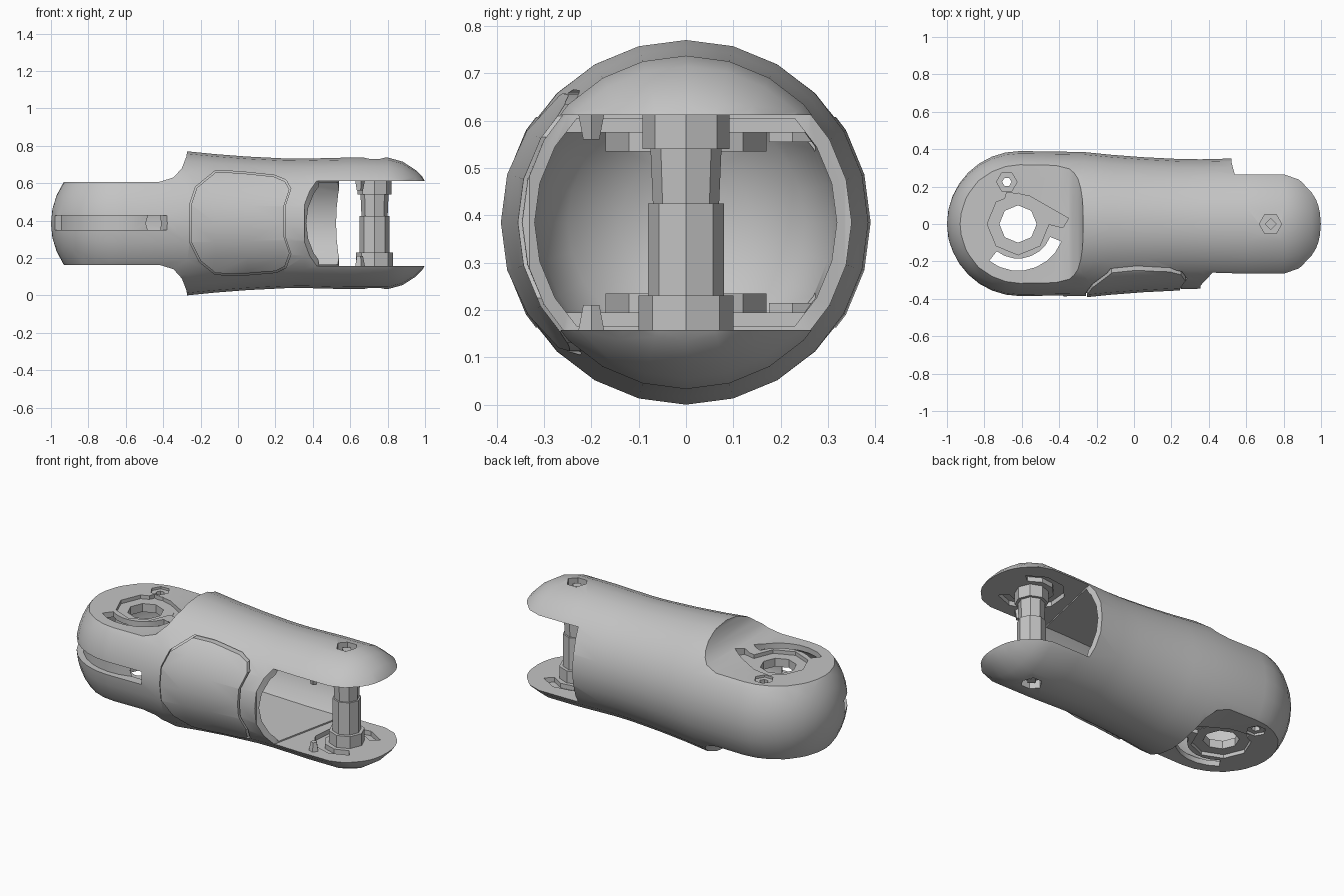
import bpy, bmesh
from math import sin, cos, pi, radians
from mathutils import Vector, Matrix

if "Cube" in bpy.data.objects:
    bpy.data.objects.remove(bpy.data.objects["Cube"])

MID = 0.385      # height of the long axis
SLAB = 0.222     # half thickness of the flattened joint
HUB = (-0.62, 0)
PIN = (0.73, 0)

mat = bpy.data.materials.new("matte grey")
mat.use_nodes = True
mat.diffuse_color = (0.55, 0.55, 0.55, 1)
mat.node_tree.nodes["Principled BSDF"].inputs["Base Color"].default_value = mat.diffuse_color


def finish(name, bm, z=MID):
    bmesh.ops.recalc_face_normals(bm, faces=bm.faces)
    mesh = bpy.data.meshes.new(name)
    bm.to_mesh(mesh)
    bm.free()
    mesh.materials.append(mat)
    ob = bpy.data.objects.new(name, mesh)
    ob.location.z = z
    bpy.context.collection.objects.link(ob)
    return ob


def revolve(name, profile, axis="X", steps=24, closed=False, clip=None, at=(0, 0)):
    """Spin (along, radius) points about an axis; clip trims it to +-z."""
    bm = bmesh.new()
    vs = [bm.verts.new((a, r, 0) if axis == "X" else (r, 0, a)) for a, r in profile]
    for a, b in zip(vs, vs[1:] + vs[:1] if closed else vs[1:]):
        bm.edges.new((a, b))
    direction = (1, 0, 0) if axis == "X" else (0, 0, 1)
    bmesh.ops.spin(bm, geom=bm.verts[:] + bm.edges[:], cent=(0, 0, 0),
                   axis=direction, angle=2 * pi, steps=steps)
    bmesh.ops.remove_doubles(bm, verts=bm.verts, dist=1e-4)
    for s in ((1, -1) if clip else ()):
        res = bmesh.ops.bisect_plane(bm, geom=bm.verts[:] + bm.edges[:] + bm.faces[:],
                                     plane_co=(0, 0, s * clip), plane_no=(0, 0, s), clear_outer=True)
        rim = [e for e in res["geom_cut"] if isinstance(e, bmesh.types.BMEdge)]
        bmesh.ops.holes_fill(bm, edges=rim, sides=0)
    bmesh.ops.translate(bm, verts=bm.verts, vec=(*at, 0))
    return finish(name, bm)


def prism(name, outline, low, high, plane="XY"):
    """Extrude a flat outline along the remaining axis."""
    bm = bmesh.new()
    pts = [(a, b, low) if plane == "XY" else (a, low, b) for a, b in outline]
    face = bm.faces.new([bm.verts.new(p) for p in pts])
    res = bmesh.ops.extrude_face_region(bm, geom=[face])
    step = (0, 0, high - low) if plane == "XY" else (0, high - low, 0)
    bmesh.ops.translate(bm, vec=step, verts=[v for v in res["geom"] if isinstance(v, bmesh.types.BMVert)])
    return finish(name, bm)


def ring(centre, r, start=0, end=360, n=8):
    full = end - start == 360
    return [(centre[0] + r * cos(radians(start + (end - start) * i / n)),
             centre[1] + r * sin(radians(start + (end - start) * i / n)))
            for i in range(n if full else n + 1)]


def arc_band(centre, inner, outer, start, end, n=7):
    return ring(centre, outer, start, end, n) + ring(centre, inner, start, end, n)[::-1]


def combine(ob, tool, operation="DIFFERENCE"):
    mod = ob.modifiers.new("cut", "BOOLEAN")
    mod.operation, mod.object, mod.solver = operation, tool, "EXACT"
    bpy.context.view_layer.objects.active = ob
    bpy.ops.object.modifier_apply(modifier=mod.name)
    bpy.data.objects.remove(tool)


def smooth(ob, angle=32):
    bpy.ops.object.select_all(action="DESELECT")
    ob.select_set(True)
    bpy.context.view_layer.objects.active = ob
    bpy.ops.object.shade_smooth_by_angle(angle=radians(angle))


# Capsule-shaped shell: round joint end, gently waisted tube, domed fork end
tube = [(-0.27, 0.385), (-0.12, 0.37), (0.05, 0.357), (0.25, 0.347), (0.36, 0.346)]
cap = [(-0.61 - 0.39 * cos(t * pi / 16), 0.39 * sin(t * pi / 16)) for t in range(9)]
tail = [(0.6, 0.352), (0.8, 0.352), (0.88, 0.33), (0.95, 0.285), (0.985, 0.25), (1, 0.225), (1, 0)]
body = revolve("finger_shell", cap + tube + tail)

# Hollow interior
inner_cap = [(-0.92, 0), (-0.89, 0.14), (-0.82, 0.25), (-0.72, 0.31), (-0.5, 0.33), (-0.15, 0.33), (-0.15, 0)]
inner_tube = [(-0.22, 0), (-0.22, 0.345), (0, 0.33), (0.3, 0.32), (0.6, 0.318), (0.6, 0)]
combine(body, revolve("tip_cavity", inner_cap, clip=0.19))
combine(body, revolve("tube_cavity", inner_tube, clip=0.219))

# Fork opening, reaching further back on the front side
fork = [(0.35, -0.5), (0.355, -0.33), (0.43, -0.25), (0.54, 0.26), (0.52, 0.335), (0.52, 0.5), (1.2, 0.5), (1.2, -0.5)]
combine(body, prism("fork_cutter", fork, -0.227, 0.227))

for s in (1, -1):
    def z_span(low, high):
        return (low, high) if s > 0 else (-high, -low)

    # Scooped flats either side of the joint
    scoop = [(-1.2, SLAB), (-0.42, SLAB), (-0.345, 0.245), (-0.3, 0.295), (-0.275, 0.36), (-0.262, 0.5), (-1.2, 0.5)]
    combine(body, prism("scoop_cutter", [(x, s * z) for x, z in scoop], -0.5, 0.5, "XZ"))
    # Hub opening, lever notch, curved slot and small pivot hole
    combine(body, prism("hub_cutter", ring(HUB, 0.165), *z_span(0.1, 0.3)))
    notch = [(-0.7, 0.1), (-0.68, 0.17), (-0.56, 0.15), (-0.35, 0.03), (-0.38, -0.02), (-0.5, 0.01)]
    combine(body, prism("notch_cutter", notch, *z_span(0.198, 0.3)))
    combine(body, prism("slot_cutter", arc_band(HUB, 0.185, 0.25, 232, 338), *z_span(0.1, 0.3)))
    combine(body, prism("pivot_cutter", ring((-0.68, 0.225), 0.055, n=6), *z_span(0.1, 0.3)))
    # Hexagonal socket above the pin and the pocket around it
    combine(body, prism("socket_cutter", ring(PIN, 0.06, n=6), *z_span(0.3, 0.5)))
    combine(body, prism("pocket_cutter", arc_band(PIN, 0.125, 0.185, 40, 310), *z_span(0.2, 0.255)))

# Groove round the front of the joint tip
combine(body, prism("groove_cutter", arc_band((-0.61, 0), 0.35, 0.5, 198, 301, 9), -0.035, 0.042))

# Front cover, set into a recess with a narrow gap
cover_edge = [(-0.25, 0.1), (-0.22, 0.19), (-0.12, 0.272), (0.0, 0.27), (0.19, 0.25), (0.25, 0.225), (0.275, 0.18),
              (0.245, 0.09), (0.245, -0.07), (0.275, -0.16), (0.25, -0.23), (0.2, -0.255), (0, -0.272),
              (-0.12, -0.265), (-0.2, -0.2), (-0.25, -0.1)]


def cover_block(name, scale, depth, rise):
    shell = [(x, r + rise) for x, r in tube] + [(x, r - depth) for x, r in tube[::-1]]
    block = revolve(name, shell, closed=True)
    edge = [(x * scale + 0.015 * (1 - scale), z * scale) for x, z in cover_edge]
    combine(block, prism("cover_outline", edge, -0.6, -0.1, "XZ"), "INTERSECT")
    return block


combine(body, cover_block("cover_recess", 1.03, 0.014, 0.05))
cover = cover_block("front_cover", 1.0, 0.016, 0.008)
smooth(body)
smooth(cover)

# Stepped hinge pin across the fork
pin = [(-0.24, 0), (-0.24, 0.1), (-0.155, 0.1), (-0.155, 0.08), (0.04, 0.08), (0.04, 0.07),
       (0.155, 0.075), (0.155, 0.092), (0.24, 0.092), (0.24, 0)]
revolve("hinge_pin", pin, "Z", 8, at=PIN)

for s, side in ((1, "upper"), (-1, "lower")):
    # Hub collars, pivot bushings, fork studs and socket bolts
    collar = [(s * 0.15, 0.1), (s * 0.15, 0.17), (s * 0.2, 0.17), (s * 0.2, 0.1)]
    revolve(side + "_hub_collar", collar, "Z", 8, closed=True, at=HUB)
    bush = [(s * 0.17, 0.025), (s * 0.17, 0.058), (s * 0.208, 0.058), (s * 0.208, 0.025)]
    revolve(side + "_pivot_bushing", bush, "Z", 6, closed=True, at=(-0.68, 0.225))
    stud = [(s * 0.175, 0), (s * 0.175, 0.018), (s * 0.235, 0.03), (s * 0.235, 0)]
    revolve(side + "_fork_stud", stud, "Z", 5, at=(0.65, -0.2))
    bolt = [(s * 0.29, 0), (s * 0.29, 0.032), (s * 0.33, 0.032), (s * 0.33, 0)]
    revolve(side + "_socket_bolt", bolt, "Z", 4, at=PIN)
